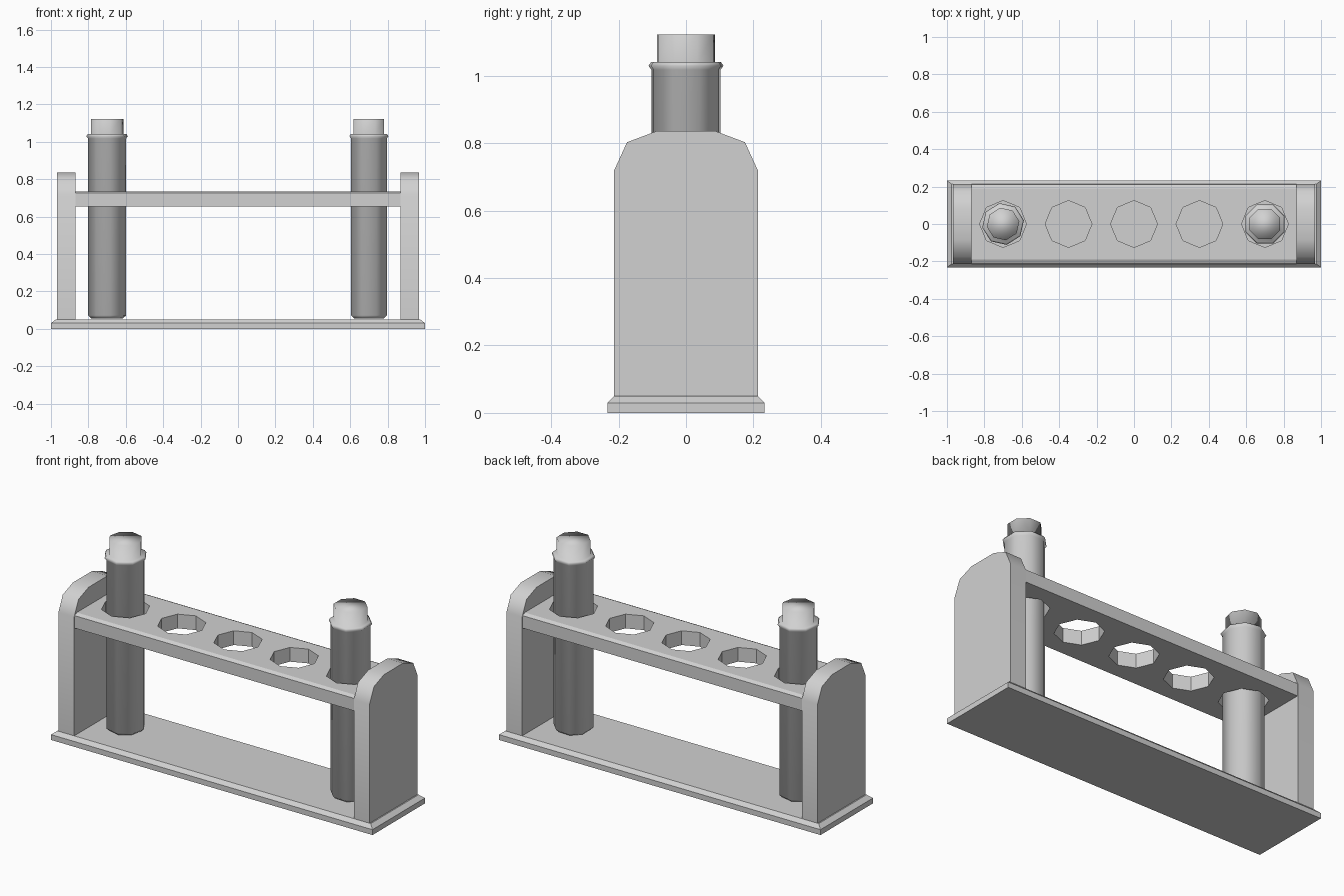
import bpy, bmesh, math

cube = bpy.data.objects.get("Cube")
if cube:
    bpy.data.objects.remove(cube, do_unlink=True)

grey = bpy.data.materials.new("light grey")
grey.use_nodes = True
colour = (0.64, 0.64, 0.64, 1)
grey.diffuse_color = colour
grey.node_tree.nodes["Principled BSDF"].inputs["Base Color"].default_value = colour


def finish(bm, name, smooth=False):
    bmesh.ops.recalc_face_normals(bm, faces=bm.faces)
    for face in bm.faces:
        face.smooth = smooth
    mesh = bpy.data.meshes.new(name)
    bm.to_mesh(mesh)
    bm.free()
    mesh.materials.append(grey)
    obj = bpy.data.objects.new(name, mesh)
    bpy.context.collection.objects.link(obj)
    return obj


def loft(bm, rings):
    """Join equal rings of points into a closed solid."""
    rings = [[bm.verts.new(p) for p in ring] for ring in rings]
    n = len(rings[0])
    for a, b in zip(rings, rings[1:]):
        for i in range(n):
            j = (i + 1) % n
            bm.faces.new((a[i], a[j], b[j], b[i]))
    bm.faces.new(rings[0])
    bm.faces.new(rings[-1])


def rectangle(hx, hy, z):
    return [(-hx, -hy, z), (hx, -hy, z), (hx, hy, z), (-hx, hy, z)]


def octagon(x, r, z, turn=0):
    angles = [math.radians(turn + 45 * i) for i in range(8)]
    return [(x + r * math.cos(a), r * math.sin(a), z) for a in angles]


def activate(obj):
    bpy.ops.object.select_all(action="DESELECT")
    obj.select_set(True)
    bpy.context.view_layer.objects.active = obj


# Base board with a chamfered upper edge
bm = bmesh.new()
loft(bm, [rectangle(1, 0.233, 0), rectangle(1, 0.233, 0.03), rectangle(0.975, 0.213, 0.05)])
finish(bm, "base")

# Rounded end panels
half = [(0.213, 0.05), (0.213, 0.72), (0.175, 0.803), (0.085, 0.837)]
outline = half + [(-y, z) for y, z in reversed(half)]
for side, name in ((-1, "right_panel"), (1, "left_panel")):
    bm = bmesh.new()
    loft(bm, [[(side * x, y, z) for y, z in outline] for x in (0.87, 0.968)])
    activate(finish(bm, name))
    bpy.ops.object.shade_smooth_by_angle(angle=math.radians(50))

# Shelf with five octagonal holes
bm = bmesh.new()
loft(bm, [rectangle(0.87, 0.21, 0.655), rectangle(0.87, 0.21, 0.725), rectangle(0.87, 0.19, 0.735)])
shelf = finish(bm, "shelf")
bm = bmesh.new()
for i in range(-2, 3):
    loft(bm, [octagon(0.35 * i, 0.125, z) for z in (0.6, 0.8)])
cutter = finish(bm, "hole_cutter")
cutter.hide_render = True
cut = shelf.modifiers.new("holes", "BOOLEAN")
cut.operation = "DIFFERENCE"
cut.solver = "EXACT"
cut.object = cutter
activate(shelf)
bpy.ops.object.modifier_apply(modifier=cut.name)
bpy.data.objects.remove(cutter, do_unlink=True)

# Test tubes with a flared lip and a stopper
profile = [(0.085, 0.055), (0.104, 0.072), (0.104, 1.018), (0.113, 1.03),
           (0.105, 1.041), (0.088, 1.041), (0.088, 1.123)]
for x, turn, name in ((-0.7, 10, "right_tube"), (0.7, 22.5, "left_tube")):
    bm = bmesh.new()
    loft(bm, [octagon(x, r, z, turn) for r, z in profile])
    finish(bm, name, smooth=True)
